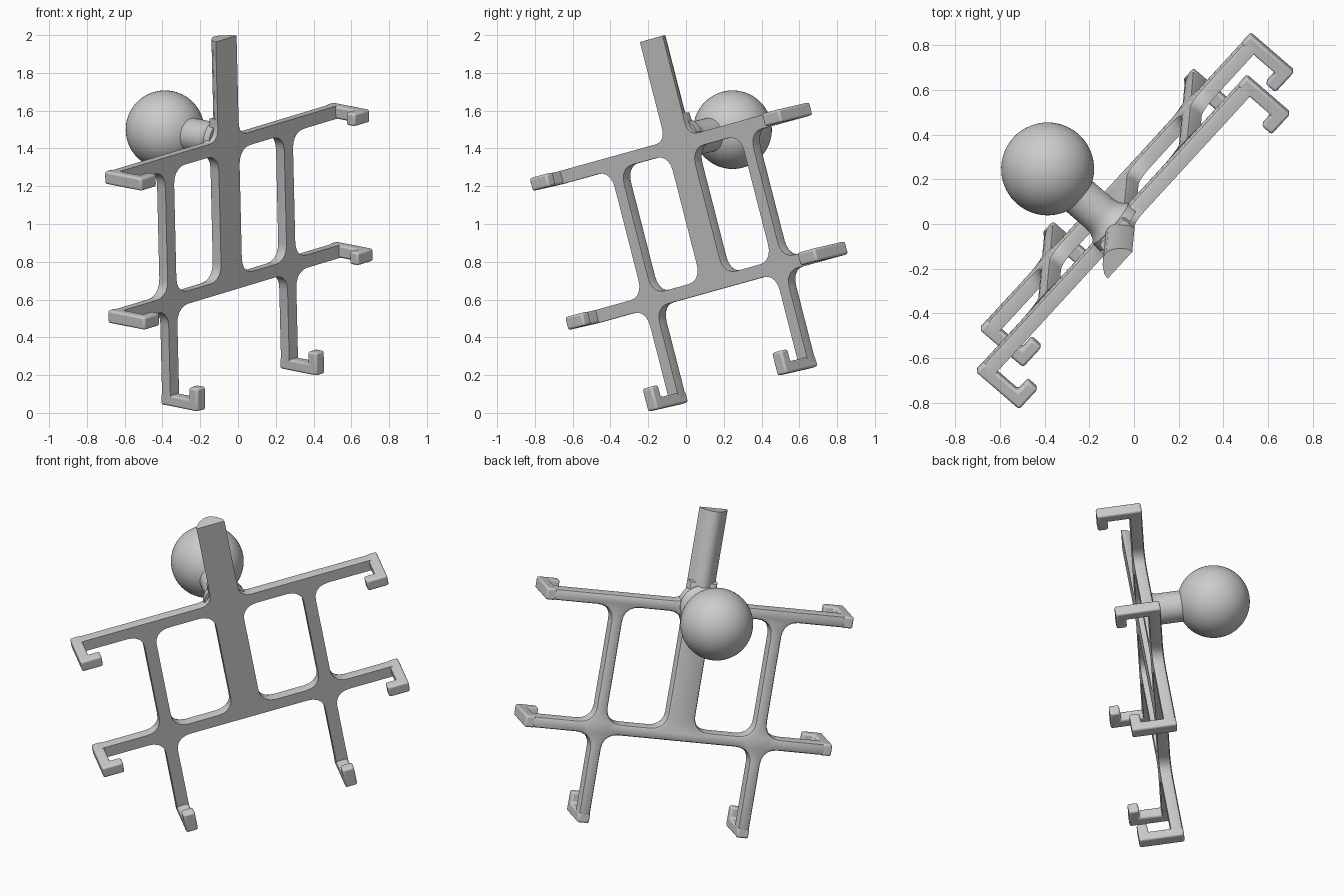
import bpy, bmesh, math
from mathutils import Vector, Matrix

if "Cube" in bpy.data.objects:
    bpy.data.objects.remove(bpy.data.objects["Cube"])

# Tilted local frame: x = along bars, y = along legs, z = out of the flat front
U = Vector((0.662, 0.721, 0.2)).normalized()
V = Vector((-0.025, -0.2495, 0.966))
V = (V - U * V.dot(U)).normalized()
N = U.cross(V)
FRAME = Matrix((U, V, N)).transposed().to_4x4()
FRAME.translation = U * 0.222 - N * 0.22

T = 0.07                       # plate thickness
END, LEG = 0.915, 0.475        # half bar length, leg offset
TOP, LOW = 1.42, 0.66          # top edges of the two bars
FOOT = 0.06                    # lower end of the legs
C = 0.083                      # half width of the middle column


def finish(bm, name, bevel=0):
    bmesh.ops.recalc_face_normals(bm, faces=bm.faces)
    me = bpy.data.meshes.new(name)
    bm.to_mesh(me)
    bm.free()
    ob = bpy.data.objects.new(name, me)
    bpy.context.collection.objects.link(ob)
    ob.matrix_world = FRAME
    bpy.ops.object.select_all(action='DESELECT')
    ob.select_set(True)
    bpy.context.view_layer.objects.active = ob
    bpy.ops.object.shade_smooth_by_angle(angle=math.radians(35))
    if bevel:
        m = ob.modifiers.new("bevel", 'BEVEL')
        m.width, m.segments, m.limit_method = bevel, 3, 'ANGLE'
    return ob


def fillet(pts, steps=5):
    out = []
    for i, (x, y, r) in enumerate(pts):
        p = Vector((x, y))
        if not r:
            out.append(p)
            continue
        a = p + (Vector(pts[i - 1][:2]) - p).normalized() * r
        b = p + (Vector(pts[(i + 1) % len(pts)][:2]) - p).normalized() * r
        for k in range(steps + 1):
            t = k / steps
            w = 2 * t * (1 - t) * 0.85
            s = (1 - t) ** 2 + t * t + w
            out.append((a * (1 - t) ** 2 + p * w + b * t * t) / s)
    return out


def inset(loop, d):
    # material lies on the right-hand side of the loop
    out = []
    for i, p in enumerate(loop):
        a = (p - loop[i - 1]).normalized()
        b = (loop[(i + 1) % len(loop)] - p).normalized()
        na, nb = Vector((a.y, -a.x)), Vector((b.y, -b.x))
        out.append(p + (na + nb) * d / (1 + na.dot(nb)))
    return out


def bridge(bm, a, b):
    for i in range(len(a)):
        bm.faces.new((a[i - 1], a[i], b[i], b[i - 1]))


def prism(name, points, direction, bevel=0):
    bm = bmesh.new()
    a = [bm.verts.new(p) for p in points]
    b = [bm.verts.new(Vector(p) + Vector(direction)) for p in points]
    bm.faces.new(a)
    bm.faces.new(b)
    bridge(bm, a, b)
    return finish(bm, name, bevel)


# Openwork plate: filleted outline, two openings, rounded back rim
r, e = 0.09, END - 0.03
lo, li = LEG + T / 2, LEG - T / 2
half = [(C, TOP + 0.12, 0), (C, TOP, 0.07), (e, TOP, 0), (e, TOP - T, 0),
        (lo, TOP - T, r), (lo, LOW, r), (e, LOW, 0), (e, LOW - T, 0),
        (lo, LOW - T, r), (lo, FOOT + 0.03, 0), (li, FOOT + 0.03, 0), (li, LOW - T, r)]
outline = half + [(-x, y, q) for x, y, q in reversed(half)]
hole = [(C, TOP - T, r), (C, LOW, r), (li, LOW, r), (li, TOP - T, r)]
hole_left = [(-x, y, q) for x, y, q in reversed(hole)]
bm = bmesh.new()
caps = ([], [])
B = 0.02
layers = [(0, 0), (-T + B, 0), (-T + 0.3 * B, 0.3 * B), (-T, B)]
for poly in (outline, hole, hole_left):
    loop = fillet(poly)
    rings = [[bm.verts.new((p.x, p.y, z)) for p in inset(loop, d)] for z, d in layers]
    for a, b in zip(rings, rings[1:]):
        bridge(bm, a, b)
    for cap, ring in zip(caps, (rings[0], rings[-1])):
        cap += [bm.edges.get((ring[i - 1], ring[i])) for i in range(len(ring))]
for cap in caps:
    bmesh.ops.triangle_fill(bm, edges=cap, use_beauty=True, use_dissolve=False)
finish(bm, "plate")

# Upright post with a ridged, rounded back
prof = [(-C, 0), (-0.078, -0.025), (-0.05, -0.06), (-0.022, -0.08), (0, -0.085),
        (0.022, -0.08), (0.05, -0.06), (0.078, -0.025), (C, 0)]
prism("post", [(x, TOP - 0.04, z) for x, z in prof], (0, 0.585, 0))

# Hooks: L profile (inward distance from the end, depth)
W, D, L = 0.06, 0.19, 0.125
hook = [(0, -T), (0, D), (L, D), (L, D - W), (W, D - W), (W, -T)]
for s, side in ((-1, "left"), (1, "right")):
    for y, level in ((TOP, "upper"), (LOW, "lower")):
        prism(f"{level}_{side}_hook", [(s * (END - a), y, z) for a, z in hook],
              (0, -T, 0), 0.012)
    prism(f"{side}_foot_hook", [(s * LEG - T / 2, FOOT + a, z) for a, z in hook],
          (T, 0, 0), 0.012)

# Flared neck and ball at the back
BALL = Vector((0, 1.40, -0.45))
bm = bmesh.new()
rings = []
for z, rad in ((-0.03, 0.125), (-0.075, 0.12), (-0.09, 0.105), (-0.115, 0.093),
               (-0.14, 0.09), (-0.35, 0.09)):
    rings.append([bm.verts.new((rad * math.cos(a), BALL.y + rad * math.sin(a), z))
                  for a in (math.tau * k / 48 for k in range(48))])
for a, b in zip(rings, rings[1:]):
    bridge(bm, a, b)
bm.faces.new(rings[0])
bm.faces.new(rings[-1])
finish(bm, "neck")

bm = bmesh.new()
bmesh.ops.create_uvsphere(bm, u_segments=64, v_segments=32, radius=0.208,
                          matrix=Matrix.Translation(BALL))
finish(bm, "ball")
